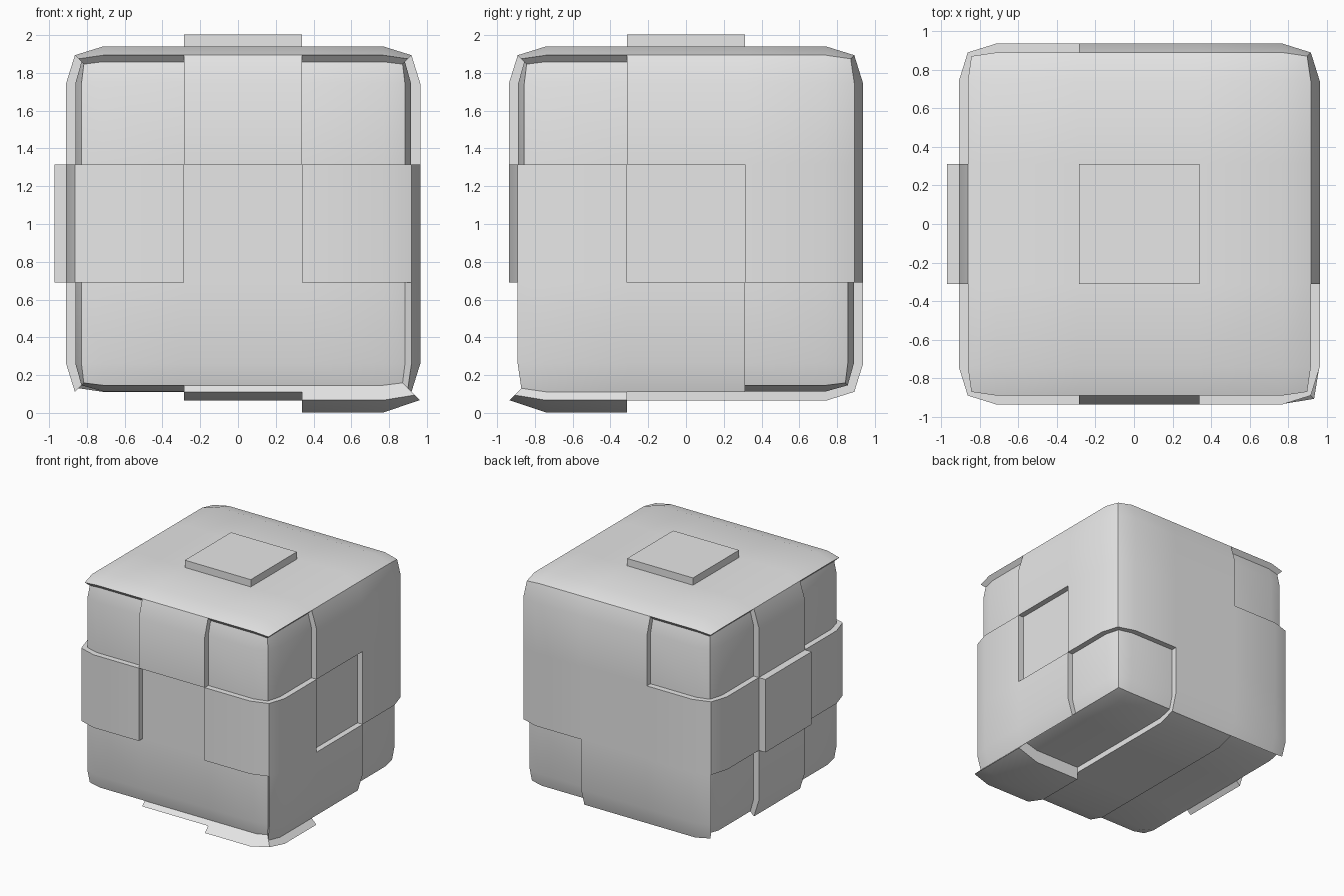
import bpy, bmesh, math
from mathutils import Vector

old = bpy.data.objects.get("Cube")
if old:
    bpy.data.objects.remove(old, do_unlink=True)

HALF, BEVEL, CELL = 0.9375, 0.742, 0.3125
INSET = {1: HALF, 2: 0.891, 3: 0.872}      # face, edge and corner vertices
OFFSET = (-0.049, 0.0, 0.0625)             # recessed, normal, raised
CENTRE = Vector((0.0275, 0, 1.0025))

# Panel heights per side: rows run down (or back to front), columns along +x or +y
LEVELS = {
    (0, -1, 0): ("010", "101", "000"),
    (1, 0, 0): ("011", "101", "110"),
    (0, 1, 0): ("011", "111", "110"),
    (-1, 0, 0): ("010", "121", "010"),
    (0, 0, 1): ("111", "121", "111"),
    (0, 0, -1): ("010", "010", "012"),
}


def third(value):
    return 0 if value < -CELL else 2 if value > CELL else 1


def panel_level(face):
    side = tuple(round(c) for c in face.normal)
    p = face.calc_center_median()
    col = p.y if side[0] else p.x
    row = p.y if side[2] else p.z
    return int(LEVELS[side][2 - third(row)][third(col)])


# Cube sliced along the panel seams and the edge rounding
base = bmesh.new()
bmesh.ops.create_cube(base, size=2 * HALF)
for axis in range(3):
    for cut in (-BEVEL, -CELL, CELL, BEVEL):
        point, normal = Vector(), Vector()
        point[axis], normal[axis] = cut, 1
        bmesh.ops.bisect_plane(base, geom=base.verts[:] + base.edges[:] + base.faces[:],
                               plane_co=point, plane_no=normal)
base.normal_update()
levels = {f: panel_level(f) for f in base.faces}

# Panels pushed in or out along the rounded normals
shell = bmesh.new()
made = {}


def shell_vert(v, level):
    if (v, level) not in made:
        out = Vector([math.copysign(1, c) if abs(c) > HALF - 0.01 else 0 for c in v.co])
        count = sum(1 for c in out if c)
        pos = Vector([o * INSET[count] if o else c for o, c in zip(out, v.co)])
        made[v, level] = shell.verts.new(CENTRE + pos + out.normalized() * OFFSET[level])
    return made[v, level]


for f, level in levels.items():
    shell.faces.new([shell_vert(v, level) for v in f.verts])

# Step walls wherever neighbouring panels differ in height
for e in base.edges:
    high, low = sorted(e.link_faces, key=lambda f: -levels[f])
    top, bottom = levels[high], levels[low]
    if top != bottom:
        loop = next(l for l in high.loops if l.edge == e)
        a, b = loop.vert, loop.link_loop_next.vert
        shell.faces.new([shell_vert(b, top), shell_vert(a, top),
                         shell_vert(a, bottom), shell_vert(b, bottom)])

mesh = bpy.data.meshes.new("panelled_cube")
shell.to_mesh(mesh)
shell.free()
base.free()
cube = bpy.data.objects.new("panelled_cube", mesh)
bpy.context.collection.objects.link(cube)

# Plain grey finish
grey = bpy.data.materials.new("light_grey")
grey.use_nodes = True
grey.diffuse_color = (0.8, 0.8, 0.8, 1)
grey.node_tree.nodes["Principled BSDF"].inputs["Base Color"].default_value = (0.8, 0.8, 0.8, 1)
mesh.materials.append(grey)

bpy.ops.object.select_all(action="DESELECT")
cube.select_set(True)
bpy.context.view_layer.objects.active = cube
bpy.ops.object.shade_smooth_by_angle(angle=math.radians(30))
